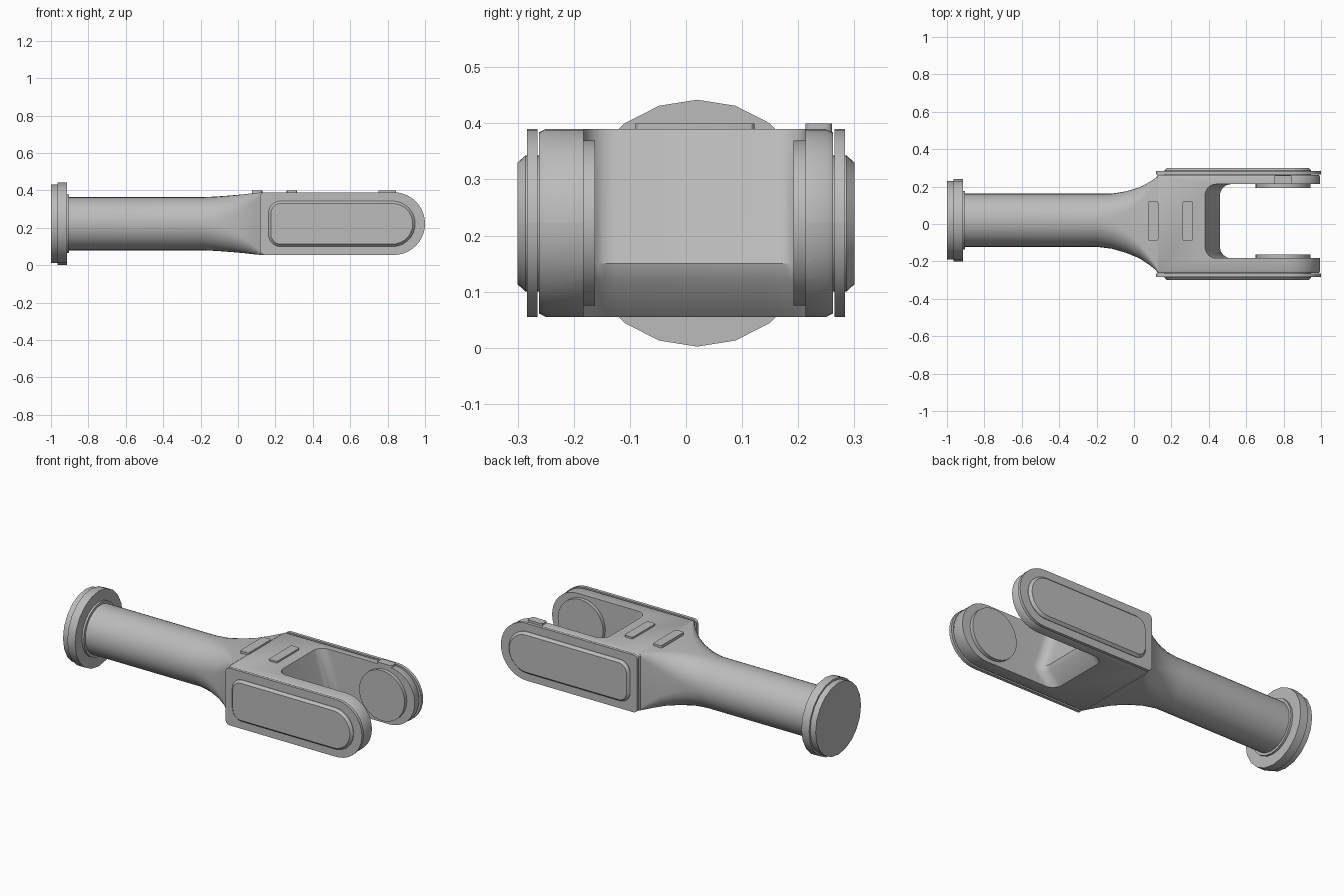
import bpy, bmesh, math

cube = bpy.data.objects.get("Cube")
if cube:
    bpy.data.objects.remove(cube, do_unlink=True)

grey = bpy.data.materials.new("plain grey")
grey.use_nodes = True
grey.diffuse_color = (0.5, 0.5, 0.5, 1)
grey.node_tree.nodes["Principled BSDF"].inputs["Base Color"].default_value = (0.5, 0.5, 0.5, 1)

PLACE = {"x": lambda t, a, b: (t, a, b),
         "y": lambda t, a, b: (a, t, b),
         "z": lambda t, a, b: (a, b, t)}
MID = 0.222      # height of the main axis
SHAFT_Y = 0.02   # sideways offset of the shaft


def outline(a0, a1, b0, b1, r0, r1, n):
    """Rounded rectangle; r0 rounds the low-a end, r1 the high-a end."""
    corners = [(a1 - r1, b1 - r1, r1, 0), (a0 + r0, b1 - r0, r0, 90),
               (a0 + r0, b0 + r0, r0, 180), (a1 - r1, b0 + r1, r1, 270)]
    pts = []
    for a, b, r, start in corners:
        for i in range(n + 1):
            ang = math.radians(start + 90 * i / n)
            pts.append((a + r * math.cos(ang), b + r * math.sin(ang)))
    return pts


def loft(name, axis, sections, n=8):
    """Skin a row of sections (t, a0, a1, b0, b1, r0, r1) and cap both ends."""
    bm = bmesh.new()
    rings = [[bm.verts.new(PLACE[axis](s[0], a, b)) for a, b in outline(*s[1:], n)]
             for s in sections]
    for lo, hi in zip(rings, rings[1:]):
        for i in range(len(lo)):
            j = (i + 1) % len(lo)
            bm.faces.new((lo[i], lo[j], hi[j], hi[i]))
    bm.faces.new(rings[0])
    bm.faces.new(rings[-1])
    bmesh.ops.remove_doubles(bm, verts=bm.verts, dist=1e-5)
    bmesh.ops.recalc_face_normals(bm, faces=bm.faces)
    mesh = bpy.data.meshes.new(name)
    bm.to_mesh(mesh)
    bm.free()
    mesh.materials.append(grey)
    obj = bpy.data.objects.new(name, mesh)
    bpy.context.collection.objects.link(obj)
    return obj


def disc(t, ca, cb, r):
    return (t, ca - r, ca + r, cb - r, cb + r, r, r)


def smooth(obj, angle=30):
    bpy.ops.object.select_all(action="DESELECT")
    obj.select_set(True)
    bpy.context.view_layer.objects.active = obj
    bpy.ops.object.shade_smooth_by_angle(angle=math.radians(angle))


# Shaft flaring from a round tube into the rectangular fork base
flare = [(-0.91, 0.142, 0.142, 0.142), (-0.2, 0.142, 0.142, 0.142),
         (-0.12, 0.147, 0.145, 0.13), (-0.04, 0.165, 0.151, 0.11),
         (0.03, 0.19, 0.157, 0.08), (0.08, 0.22, 0.163, 0.05),
         (0.125, 0.252, 0.167, 0.012)]
sections = []
for x, hy, hz, r in flare:
    cy = SHAFT_Y * min(1, max(0, (0.125 - x) / 0.325))
    sections.append((x, cy - hy, cy + hy, MID - hz, MID + hz, r, r))
smooth(loft("shaft", "x", sections))

# Stepped end flange
flange = [(-1, 0.21), (-0.965, 0.21), (-0.965, 0.22), (-0.915, 0.22),
          (-0.915, 0.157), (-0.903, 0.157)]
smooth(loft("end_flange", "x", [disc(x, SHAFT_Y, MID, r) for x, r in flange], 5))

# Fork block with rounded tips
fork = loft("fork", "y", [(y, 0.12 + d, 0.995 - d, 0.055 + d, 0.39 - d, 0.012, 0.167 - d)
                          for y, d in ((-0.262, 0.006), (-0.25, 0),
                                       (0.25, 0), (0.262, 0.006))], 10)

# Slot with a ridged back wall, cut out between the arms
slot = loft("slot_cutter", "z", [(z, x, 1.3, -0.183, 0.213, 0.06, 0.01)
                                 for z, x in ((0.0, 0.36), (0.055, 0.38), (0.12, 0.45),
                                              (0.15, 0.46), (0.39, 0.38), (0.45, 0.36))])
slot.hide_render = True
cut = fork.modifiers.new("slot", "BOOLEAN")
cut.operation = "DIFFERENCE"
cut.object = slot
cut.solver = "EXACT"
bpy.context.view_layer.objects.active = fork
bpy.ops.object.modifier_apply(modifier=cut.name)
bpy.data.objects.remove(slot, do_unlink=True)
smooth(fork)

# Side plates, raised panels and round bosses on both arms
for side, name, inner in ((-1, "right", -0.183), (1, "left", 0.213)):
    smooth(loft(name + "_side_plate", "y",
                [(side * y, 0.118, 1.0, 0.055, 0.39, 0.025, 0.167)
                 for y in (0.265, 0.283)], 10))
    smooth(loft(name + "_panel", "y",
                [(side * y, 0.163 + d, 0.947 - d, 0.1 + d, 0.343 - d, 0.065 - d, 0.121 - d)
                 for y, d in ((0.25, 0), (0.286, 0), (0.3, 0.013))], 10), 20)
    smooth(loft(name + "_boss", "y",
                [disc(y, 0.797, MID, 0.147)
                 for y in (inner + side * 0.01, inner - side * 0.021)], 8))

# Raised pads on the top
pads = [("rear_pad", 0.075, 0.13, -0.09, 0.122), ("middle_pad", 0.26, 0.315, -0.09, 0.122),
        ("arm_pad", 0.75, 0.845, 0.213, 0.26)]
for name, x0, x1, y0, y1 in pads:
    smooth(loft(name, "z", [(z, x0, x1, y0, y1, 0.01, 0.01) for z in (0.37, 0.4)], 3))
